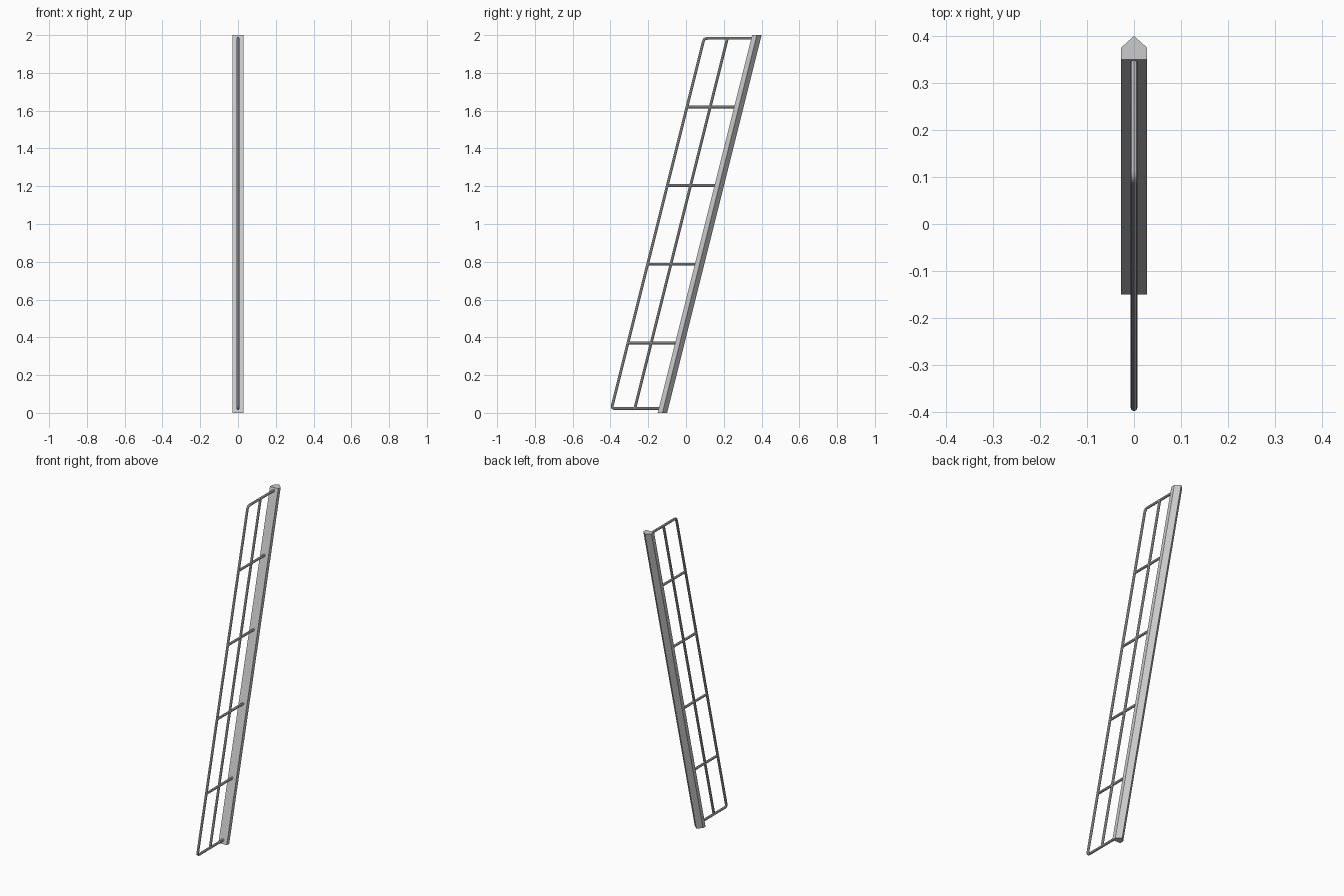
import bpy, bmesh
from mathutils import Vector

if "Cube" in bpy.data.objects:
    bpy.data.objects.remove(bpy.data.objects["Cube"])

SLOPE = 0.25      # y shift per unit of height
R = 0.0075        # rod radius


def front_y(z):
    """y of the post's front face at height z"""
    return -0.15 + SLOPE * z


def rod(name, pts, radius=R):
    """Round rod along a list of (y, z) points, turned into a mesh"""
    cu = bpy.data.curves.new(name, 'CURVE')
    cu.dimensions = '3D'
    cu.bevel_depth = radius
    cu.bevel_resolution = 2
    cu.use_fill_caps = True
    sp = cu.splines.new('POLY')
    sp.points.add(len(pts) - 1)
    for p, (y, z) in zip(sp.points, pts):
        p.co = (0, y, z, 1)
    ob = bpy.data.objects.new(name, cu)
    bpy.context.collection.objects.link(ob)
    bpy.ops.object.select_all(action='DESELECT')
    ob.select_set(True)
    bpy.context.view_layer.objects.active = ob
    bpy.ops.object.convert(target='MESH')
    bpy.ops.object.shade_smooth_by_angle()
    return ob


def fillet(a, b, c, d=0.018, n=4):
    """Rounded corner at b between a and c"""
    a, b, c = Vector(a), Vector(b), Vector(c)
    s = b + (a - b).normalized() * d
    e = b + (c - b).normalized() * d
    return [tuple(s * (1 - t) ** 2 + b * 2 * t * (1 - t) + e * t * t)
            for t in (i / n for i in range(n + 1))]


# leaning post: pointed profile swept up the slope
bm = bmesh.new()
profile = [(-0.028, 0), (0.028, 0), (0.028, 0.025), (0, 0.05), (-0.028, 0.025)]
face = bm.faces.new([bm.verts.new((x, front_y(0) + y, 0)) for x, y in profile])
ext = bmesh.ops.extrude_face_region(bm, geom=[face], use_keep_orig=True)
top = [v for v in ext['geom'] if isinstance(v, bmesh.types.BMVert)]
bmesh.ops.translate(bm, verts=top, vec=(0, 2 * SLOPE, 2))
bmesh.ops.recalc_face_normals(bm, faces=bm.faces)
me = bpy.data.meshes.new("post")
bm.to_mesh(me)
bm.free()
bpy.context.collection.objects.link(bpy.data.objects.new("post", me))

# outer bent rod
z0, z1, out, mid = 0.023, 1.983, -0.25, -0.127
lo_in, lo = (front_y(z0) + 0.004, z0), (front_y(z0) + out, z0)
hi_in, hi = (front_y(z1) + 0.004, z1), (front_y(z1) + out, z1)
rod("outer_frame", [hi_in] + fillet(hi_in, hi, lo) + fillet(hi, lo, lo_in) + [lo_in])

# middle rod parallel to the post
rod("middle_rod", [(front_y(z) + mid, z) for z in (z0, z1)])

# cross rods
for i, z in enumerate((0.37, 0.787, 1.203, 1.62)):
    rod(f"cross_rod_{i + 1}", [(front_y(z) + out, z), (front_y(z) + 0.004, z)])
